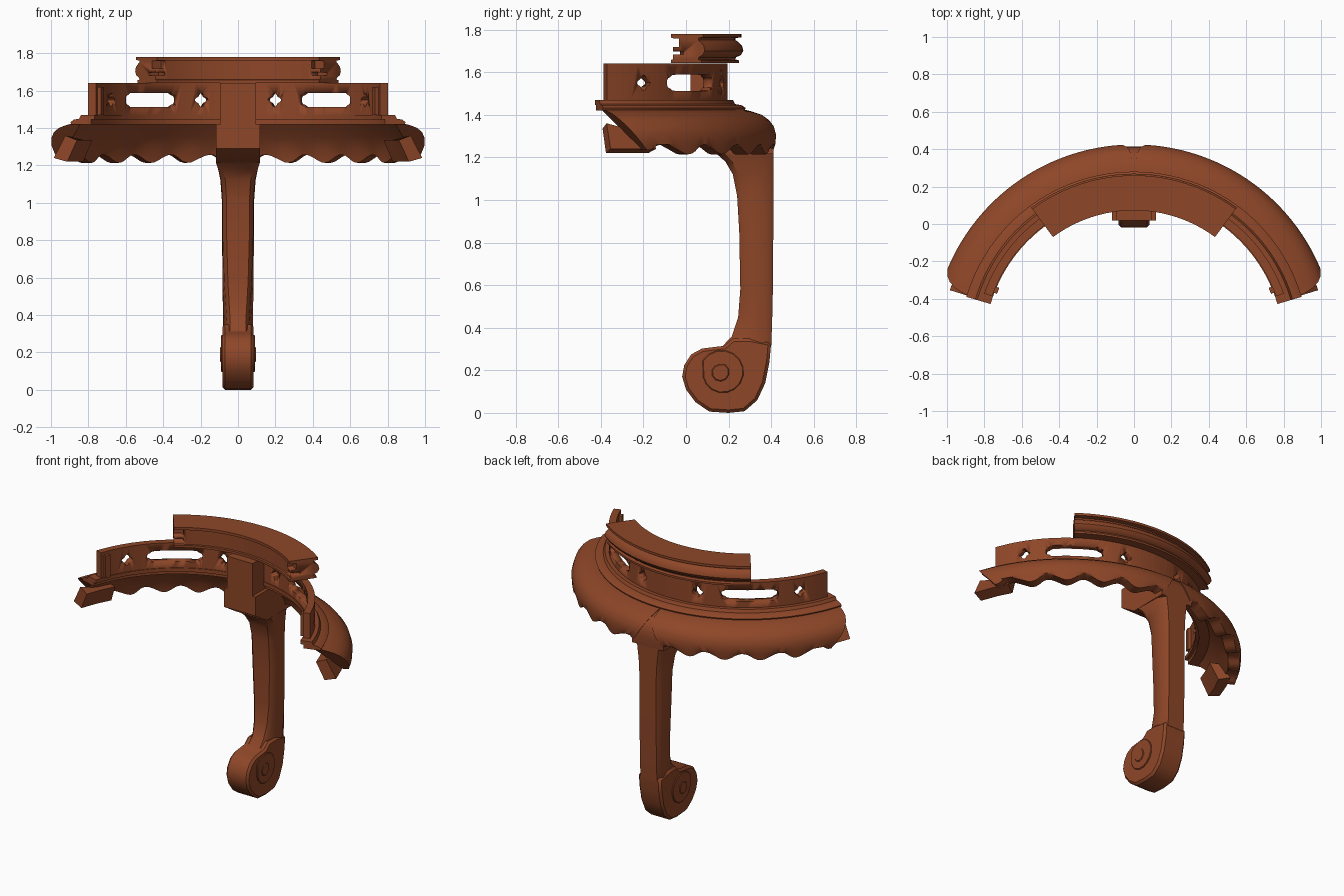
import bpy, bmesh, math
from mathutils import Vector

if "Cube" in bpy.data.objects:
    bpy.data.objects.remove(bpy.data.objects["Cube"])

CY = -0.655  # y of the common centre of all arcs
wood = bpy.data.materials.new("red_brown_wood")
wood.diffuse_color = (0.27, 0.062, 0.021, 1)
wood.use_nodes = True
wood.node_tree.nodes["Principled BSDF"].inputs["Base Color"].default_value = wood.diffuse_color


def polar(r, deg, z):
    """Point on an arc; angle measured from the back (+y) towards +x."""
    a = math.radians(deg)
    return Vector((r * math.sin(a), CY + r * math.cos(a), z))


def finish(name, bm, smooth=35):
    bmesh.ops.recalc_face_normals(bm, faces=bm.faces)
    me = bpy.data.meshes.new(name)
    bm.to_mesh(me)
    bm.free()
    me.materials.append(wood)
    ob = bpy.data.objects.new(name, me)
    bpy.context.collection.objects.link(ob)
    bpy.ops.object.select_all(action='DESELECT')
    bpy.context.view_layer.objects.active = ob
    ob.select_set(True)
    bpy.ops.object.shade_smooth_by_angle(angle=math.radians(smooth))
    return ob


def loft(name, rings, smooth=35):
    """Closed solid through rings of equal point count."""
    bm = bmesh.new()
    vs = [[bm.verts.new(p) for p in ring] for ring in rings]
    n = len(vs[0])
    for a, b in zip(vs, vs[1:]):
        for i in range(n):
            j = (i + 1) % n
            bm.faces.new((a[i], a[j], b[j], b[i]))
    bm.faces.new(vs[0])
    bm.faces.new(vs[-1])
    return finish(name, bm, smooth)


def sweep(name, profile, a0, a1, steps):
    """Sweep an (r, z) profile round the centre."""
    angs = [a0 + (a1 - a0) * i / steps for i in range(steps + 1)]
    return loft(name, [[polar(r, a, z) for r, z in profile] for a in angs])


def mirror(ob):
    ob.modifiers.new("mirror", 'MIRROR').use_mirror_merge = False


def cut(ob, cutter):
    m = ob.modifiers.new("cut", 'BOOLEAN')
    m.object = cutter
    m.solver = 'EXACT'
    cutter.hide_render = True
    cutter.hide_viewport = True


# --- Apron: bulging skirt with scalloped edge and mitred ends, one half mirrored
def apron_ring(u):
    t = 4 + 62 * u
    bottom = 1.236 - 0.022 * math.cos(math.radians((t - 14) / 13 * 360))
    if t > 57:
        bottom += 0.02 * (t - 57) / 9
    pts = [(0.925, 1.425), (0.965, 1.415), (1.01, 1.4), (1.045, 1.375), (1.068, 1.345),
           (1.08, 1.305), (1.078, 1.26), (1.07, bottom), (1.0, bottom),
           (0.985, 1.29), (0.945, 1.35), (0.88, 1.425)]
    ring = []
    for r, z in pts:
        k = min(1, max(0, (1.425 - z) / 0.2))
        start, end = 0.2 + 6 * k ** 1.3, 73 - 9.5 * k
        ring.append(polar(r, start + (end - start) * u, z))
    return ring


mirror(loft("apron", [apron_ring(i / 48) for i in range(49)], 40))

# Tenons reaching out of the apron ends
mirror(loft("apron_tenon", [
    [polar(0.90, a, 1.335), polar(0.965, a, 1.36 if a > 70 else 1.33),
     polar(1.03, a, 1.24), polar(0.955, a, 1.22)] for a in (60, 66, 73)], 30))

# --- Stepped moulding on top of the apron
sweep("apron_moulding", [(0.82, 1.42), (0.93, 1.42), (0.935, 1.432), (0.915, 1.445),
                         (0.885, 1.45), (0.875, 1.47), (0.80, 1.47), (0.80, 1.445),
                         (0.82, 1.445)], -73.5, 73.5, 48)

# --- Pierced waist band, one half mirrored
band = sweep("waist_band", [(0.805, 1.465), (0.85, 1.465), (0.85, 1.64), (0.805, 1.64)],
             0, 70.5, 26)

slot_shape = [(23.8, .012), (24.2, .022), (25.2, .027), (26, .036), (27.5, .038), (32, .038),
              (36, .038), (40, .038), (44.5, .038), (46, .036), (46.8, .027), (47.8, .022),
              (48.2, .012)]
cut(band, loft("slot_cutter", [
    [polar(0.75, a, 1.55 - h), polar(0.9, a, 1.55 - h),
     polar(0.9, a, 1.55 + h), polar(0.75, a, 1.55 + h)] for a, h in slot_shape]))

for centre in (14, 57.5):
    rings = []
    for r in (0.75, 0.9):
        c = polar(r, centre, 1.55)
        side = Vector((math.cos(math.radians(centre)), -math.sin(math.radians(centre)), 0))
        ring = []
        for i in range(24):
            a = math.tau * i / 24
            rad = 0.031 + 0.006 * math.cos(4 * a)
            ring.append(c + side * rad * math.cos(a) + Vector((0, 0, rad * math.sin(a))))
        rings.append(ring)
    cut(band, loft("hole_cutter", rings))
mirror(band)

# Thin posts and rail framing the band ends inside
mirror(sweep("band_end_post", [(0.785, 1.47), (0.81, 1.47), (0.81, 1.62), (0.785, 1.62)],
             66.5, 69, 2))

# --- Top rim segment with rounded outer moulding
rim = sweep("top_rim", [(0.728, 1.642), (0.905, 1.642), (0.905, 1.655), (0.885, 1.66),
                        (0.89, 1.67), (0.912, 1.68), (0.924, 1.70), (0.918, 1.725),
                        (0.90, 1.742), (0.887, 1.75), (0.887, 1.76), (0.915, 1.764),
                        (0.915, 1.78), (0.728, 1.78), (0.728, 1.762), (0.74, 1.76),
                        (0.74, 1.66), (0.728, 1.658)], -36.5, 36.5, 24)
for s in (-1, 1):  # joint slots in the rim ends
    for lo, hi, depth in ((1.718, 1.758, 0.775), (1.682, 1.698, 0.80)):
        cut(rim, sweep("rim_slot_cutter", [(0.7, lo), (depth, lo), (depth, hi), (0.7, hi)],
                       s * 32, s * 40, 3))


# --- Leg: shank stations are (front y, front z, back y, back z, front half width, back half width)
def leg_ring(fy, fz, by, bz, wf, wb):
    out = []
    for x, k in ((-.75, 0), (.75, 0), (1, .14), (1, .8), (.72, 1), (-.72, 1), (-1, .8), (-1, .14)):
        y, z = fy + (by - fy) * k, fz + (bz - fz) * k
        out.append(Vector((x * (wf + (wb - wf) * k), y, z)))
    return out


shank = [(0.15, 0.29, 0.40, 0.31, .06, .086), (0.215, 0.36, 0.402, 0.36, .055, .086),
         (0.245, 0.45, 0.405, 0.45, .062, .086), (0.255, 0.58, 0.408, 0.58, .072, .086),
         (0.25, 0.85, 0.41, 0.85, .082, .086), (0.24, 1.02, 0.41, 1.02, .082, .088),
         (0.22, 1.12, 0.41, 1.12, .09, .095), (0.185, 1.18, 0.41, 1.17, .105, .104),
         (0.14, 1.22, 0.41, 1.22, .12, .112)]
loft("leg_shank", [leg_ring(*s) for s in shank], 40)

# Leg shoulder and head block: side profiles pushed out across the width


def slab(name, profile, half, bevel=0.0, segments=1):
    ob = loft(name, [[Vector((x, y, z)) for y, z in profile] for x in (-half, half)], 35)
    if bevel:
        b = ob.modifiers.new("bevel", 'BEVEL')
        b.width, b.segments, b.limit_method = bevel, segments, 'ANGLE'
        b.angle_limit = math.radians(60)
    return ob


slab("leg_shoulder", [(0.02, 1.29), (0.14, 1.215), (0.41, 1.215), (0.415, 1.27), (0.412, 1.32),
                      (0.395, 1.36), (0.365, 1.388), (0.32, 1.405), (0.27, 1.42), (0.02, 1.42)],
     0.118)
slab("leg_head_block", [(0.02, 1.40), (0.19, 1.40), (0.19, 1.64), (0.02, 1.64)], 0.095)

# --- Scroll foot
slab("scroll_foot", [(0.40, 0.33), (0.392, 0.24), (0.372, 0.14), (0.335, 0.06), (0.275, 0.008),
                     (0.20, 0.0), (0.11, 0.006), (0.045, 0.05), (0.0, 0.11), (-0.018, 0.17),
                     (-0.008, 0.225), (0.025, 0.275), (0.075, 0.302), (0.18, 0.315),
                     (0.22, 0.35), (0.30, 0.35)], 0.084, 0.014)


# Volute: stacked rounded plates on both sides
def volute(name, cy, cz, rad, half, sides, twist):
    prof = [(cy + rad * (1 - .16 * i / sides) * math.cos(twist - math.tau * i / sides),
             cz + rad * (1 - .16 * i / sides) * math.sin(twist - math.tau * i / sides))
            for i in range(sides)]
    slab(name, prof, half, 0.004)


volute("scroll_volute", 0.17, 0.19, 0.108, 0.091, 16, 2.6)
volute("scroll_eye", 0.16, 0.19, 0.045, 0.096, 10, 1.0)
